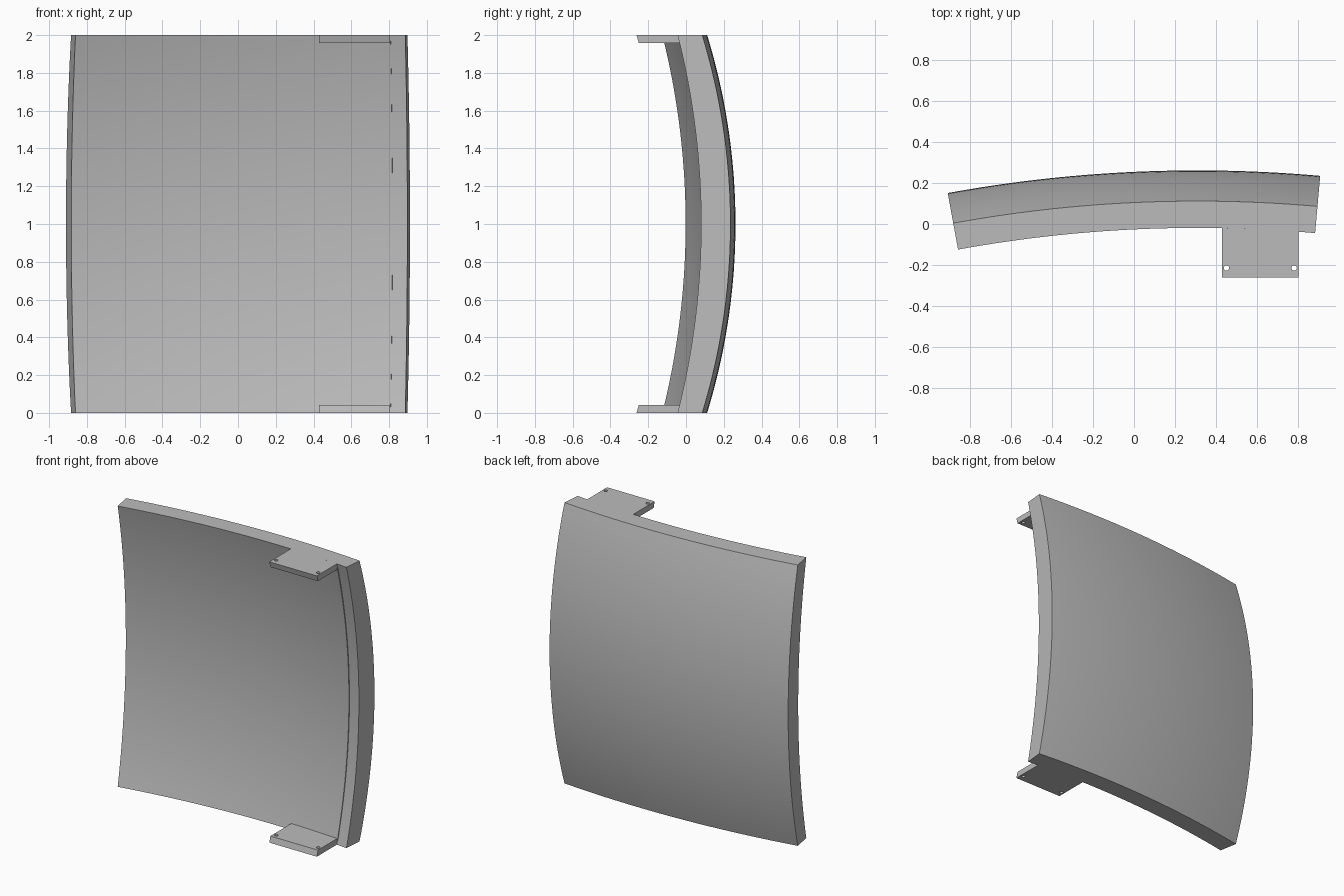
import bpy, bmesh, math

old = bpy.data.objects.get("Cube")
if old:
    bpy.data.objects.remove(old, do_unlink=True)

grey = bpy.data.materials.new("plain grey")
grey.use_nodes = True
colour = (0.5, 0.5, 0.5, 1)
grey.diffuse_color = colour
grey.node_tree.nodes["Principled BSDF"].inputs["Base Color"].default_value = colour

# Vertical axis about which the panel is swept
AXIS_X, RADIUS = 0.31, 6.8
AXIS_Y = 0.262 - RADIUS


def bulge(radius, arc_radius, z):
    """Sweep radius at height z for a face bowed most at mid height."""
    return radius - arc_radius + math.sqrt(arc_radius ** 2 - (z - 1) ** 2)


def outer_face(z):
    return bulge(RADIUS, 3.41, z)


def inner_face(z):
    return bulge(RADIUS - 0.156, 4.06, z)


def finish(name, bm, smooth=False):
    bmesh.ops.recalc_face_normals(bm, faces=bm.faces)
    mesh = bpy.data.meshes.new(name)
    bm.to_mesh(mesh)
    bm.free()
    obj = bpy.data.objects.new(name, mesh)
    bpy.context.collection.objects.link(obj)
    mesh.materials.append(grey)
    bpy.ops.object.select_all(action='DESELECT')
    obj.select_set(True)
    bpy.context.view_layer.objects.active = obj
    if smooth:
        bpy.ops.object.shade_smooth_by_angle(angle=math.radians(30))
    return obj


def curved_slab(name, outer, inner, angles, heights, columns, rows=40):
    """Slab between two bowed faces, swept around the axis."""
    bm = bmesh.new()
    grid = {}
    for side, face in enumerate((outer, inner)):
        for i in range(columns + 1):
            a = angles[0] + (angles[1] - angles[0]) * i / columns
            for j in range(rows + 1):
                z = heights[0] + (heights[1] - heights[0]) * j / rows
                r = face(z)
                grid[side, i, j] = bm.verts.new(
                    (AXIS_X + r * math.sin(a), AXIS_Y + r * math.cos(a), z))
    for side in (0, 1):
        for i in range(columns):
            for j in range(rows):
                bm.faces.new([grid[side, i, j], grid[side, i + 1, j],
                              grid[side, i + 1, j + 1], grid[side, i, j + 1]])
    for i in range(columns):
        for j in (0, rows):
            bm.faces.new([grid[0, i, j], grid[0, i + 1, j],
                          grid[1, i + 1, j], grid[1, i, j]])
    for j in range(rows):
        for i in (0, columns):
            bm.faces.new([grid[0, i, j], grid[0, i, j + 1],
                          grid[1, i, j + 1], grid[1, i, j]])
    return finish(name, bm, smooth=True)


# Main bowed panel
curved_slab("panel", outer_face, inner_face, (-0.1805, 0.0884), (0, 2), 40)

# Slightly raised strip running between the brackets
curved_slab("inner_strip", lambda z: inner_face(z) + 0.01,
            lambda z: inner_face(z) - 0.006,
            (0.019, 0.0765), (0.03, 1.97), 10)

# Mounting brackets at bottom and top, each with two screw holes
LEFT, RIGHT = 0.43, 0.805


def inner_y(x, z):
    return AXIS_Y + math.sqrt(inner_face(z) ** 2 - (x - AXIS_X) ** 2)


def bracket(name, z_out, z_in):
    bm = bmesh.new()
    xs = [LEFT + (RIGHT - LEFT) * i / 6 for i in range(7)]
    loops = []
    for z, front, sink in ((z_out, -0.262, 0), (z_in, -0.25, 0.01)):
        pts = [(x, inner_y(x, z) + sink, z) for x in xs]
        pts += [(RIGHT, front, z), (LEFT, front, z)]
        loops.append([bm.verts.new(p) for p in pts])
        bm.faces.new(loops[-1])
    n = len(loops[0])
    for i in range(n):
        k = (i + 1) % n
        bm.faces.new([loops[0][i], loops[0][k], loops[1][k], loops[1][i]])
    obj = finish(name, bm)
    for x in (LEFT + 0.022, RIGHT - 0.022):
        bpy.ops.mesh.primitive_cylinder_add(
            vertices=20, radius=0.013, depth=0.2,
            location=(x, -0.215, (z_out + z_in) / 2))
        cutter = bpy.context.object
        cutter.hide_render = True
        cut = obj.modifiers.new("screw hole", 'BOOLEAN')
        cut.operation, cut.solver, cut.object = 'DIFFERENCE', 'EXACT', cutter
        bpy.context.view_layer.objects.active = obj
        bpy.ops.object.modifier_apply(modifier=cut.name)
        bpy.data.objects.remove(cutter, do_unlink=True)


bracket("bottom_bracket", 0, 0.042)
bracket("top_bracket", 2, 1.958)
